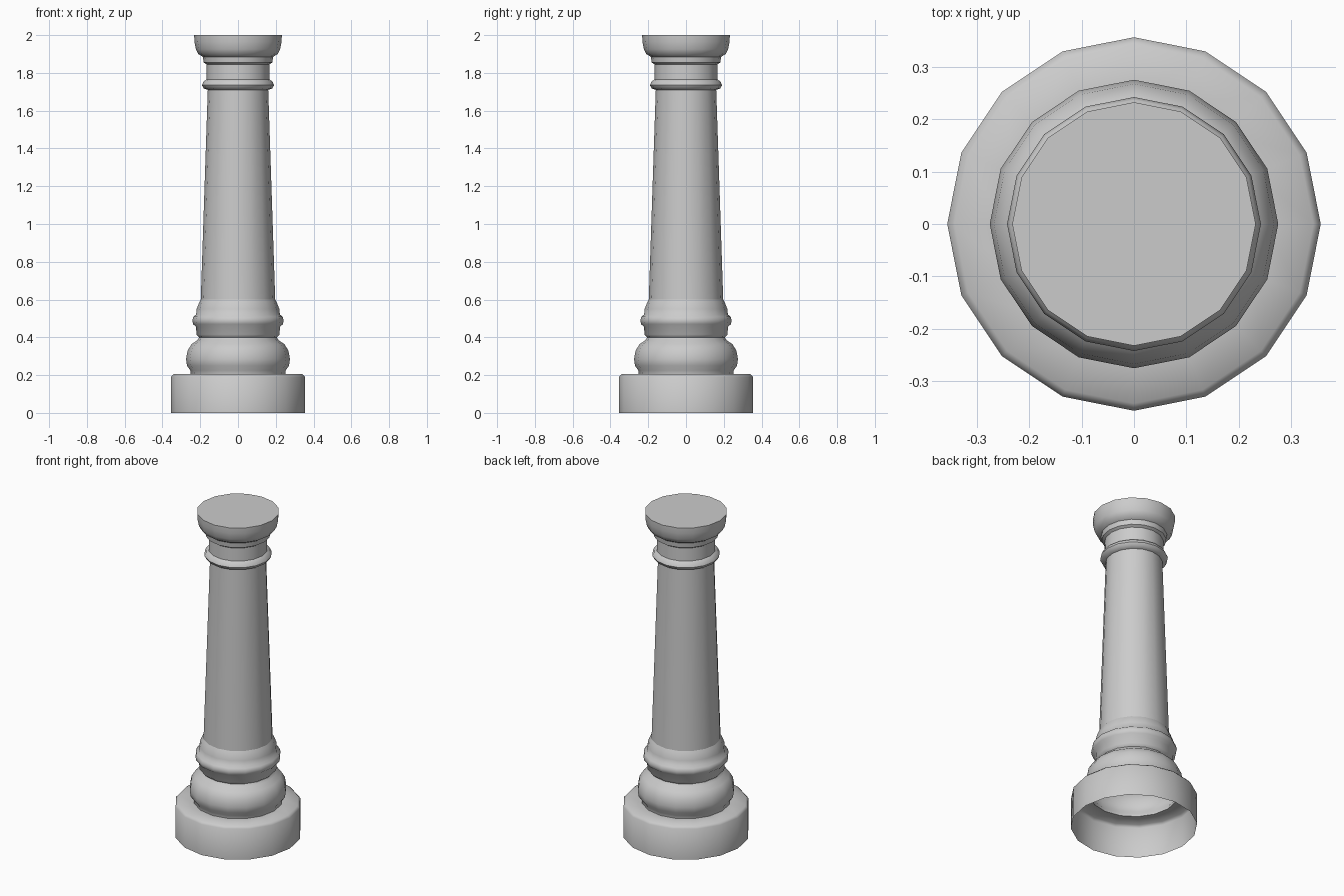
import bpy
import bmesh
from math import cos, sin, tau

cube = bpy.data.objects.get("Cube")
if cube:
    bpy.data.objects.remove(cube, do_unlink=True)

SIDES = 16

stone = bpy.data.materials.new("grey_stone")
stone.use_nodes = True
stone.diffuse_color = (0.6, 0.6, 0.6, 1)
stone.node_tree.nodes["Principled BSDF"].inputs["Base Color"].default_value = (0.6, 0.6, 0.6, 1)


def turned(name, profile, cap_top=False):
    """Revolve (radius, height) points into an open shell with an optional lid."""
    bm = bmesh.new()
    rings = [[bm.verts.new((r * cos(tau * i / SIDES), r * sin(tau * i / SIDES), z))
              for i in range(SIDES)] for r, z in profile]
    for low, high in zip(rings, rings[1:]):
        for i in range(SIDES):
            j = (i + 1) % SIDES
            bm.faces.new((low[i], low[j], high[j], high[i]))
    if cap_top:
        bm.faces.new(rings[-1])
    mesh = bpy.data.meshes.new(name)
    bm.to_mesh(mesh)
    bm.free()
    mesh.materials.append(stone)
    obj = bpy.data.objects.new(name, mesh)
    bpy.context.collection.objects.link(obj)
    bpy.ops.object.select_all(action="DESELECT")
    obj.select_set(True)
    bpy.context.view_layer.objects.active = obj
    bpy.ops.object.shade_smooth_by_angle(angle=0.85)
    return obj


# Hollow plinth, open underneath, with a bevelled rim and a ledge
turned("plinth", [(0.356, 0), (0.356, 0.19), (0.342, 0.205), (0.25, 0.205)])

# Bulging foot moulding
turned("foot_moulding", [(0.25, 0.205), (0.253, 0.225), (0.27, 0.25), (0.275, 0.285),
                         (0.267, 0.33), (0.245, 0.365), (0.215, 0.385), (0.205, 0.4)])

# Stepped ring between foot and shaft
turned("lower_ring", [(0.205, 0.4), (0.22, 0.415), (0.222, 0.455), (0.238, 0.47),
                      (0.242, 0.49), (0.236, 0.51), (0.222, 0.52), (0.219, 0.55),
                      (0.205, 0.585), (0.197, 0.6)])

# Tapering shaft
turned("shaft", [(0.197, 0.6), (0.16, 1.71)])

# Collar ring and neck
turned("collar", [(0.16, 1.71), (0.182, 1.718), (0.191, 1.735), (0.182, 1.755),
                  (0.167, 1.765), (0.166, 1.845)])

# Flared capital with flat top
turned("capital", [(0.166, 1.845), (0.182, 1.855), (0.186, 1.885), (0.21, 1.9),
                   (0.223, 1.925), (0.231, 1.965), (0.232, 2.0)], cap_top=True)
